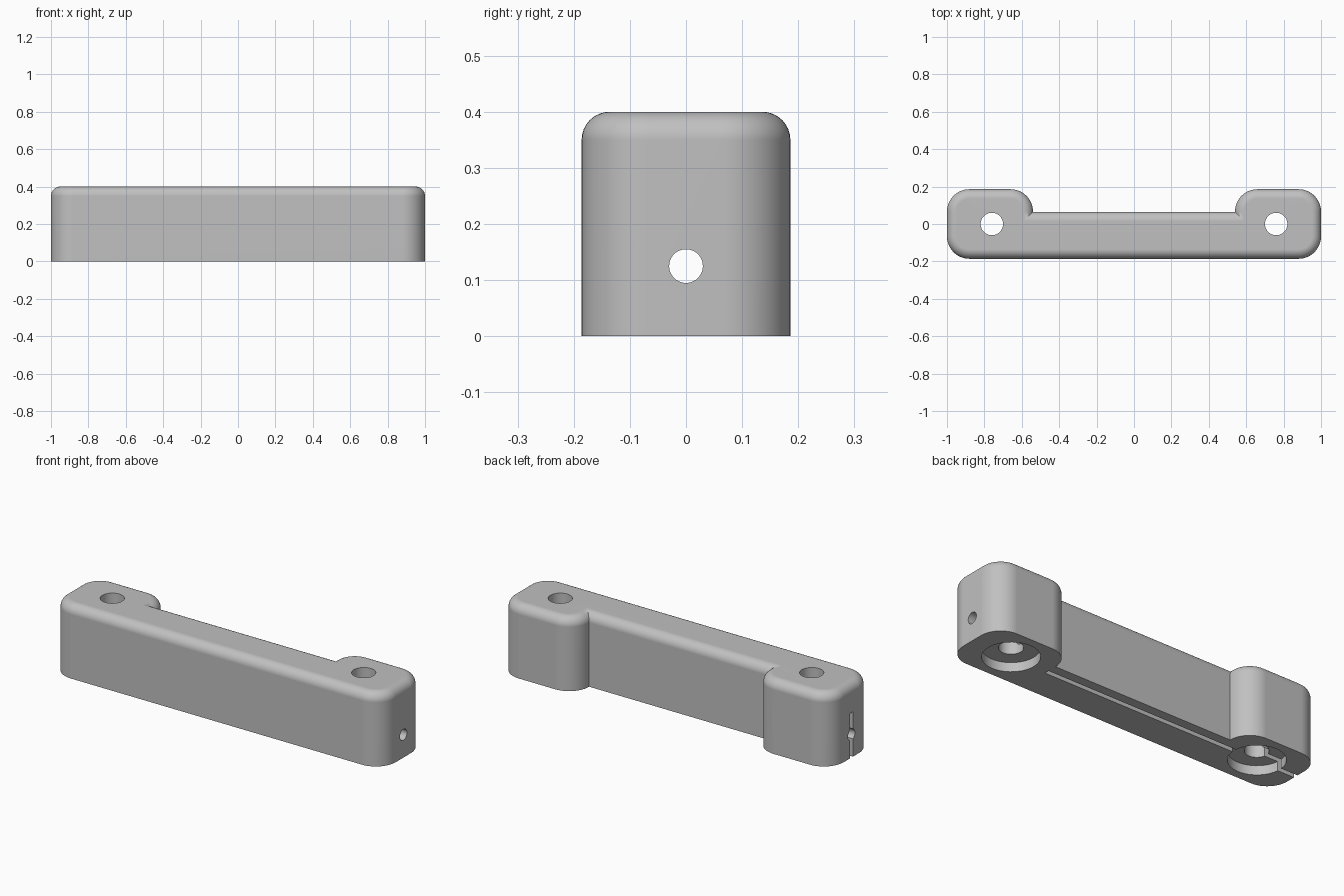
import bpy
import bmesh
from math import sin, cos, pi, radians
from mathutils import Matrix, Vector

cube = bpy.data.objects.get("Cube")
if cube:
    bpy.data.objects.remove(cube, do_unlink=True)

HALF_L, HALF_W, HEIGHT = 1.0, 0.186, 0.4
CORNER, FILLET = 0.12, 0.05
TOWER_X, NOTCH_Y = 0.54, 0.065      # inner face of the end blocks, back of the bar
HOLE_X, SIDE_HOLE_Z = 0.76, 0.125

grey = bpy.data.materials.new("plain grey")
grey.use_nodes = True
colour = (0.53, 0.53, 0.53, 1)
grey.diffuse_color = colour
grey.node_tree.nodes["Principled BSDF"].inputs["Base Color"].default_value = colour


def make_object(name, bm):
    bmesh.ops.recalc_face_normals(bm, faces=bm.faces)
    mesh = bpy.data.meshes.new(name)
    bm.to_mesh(mesh)
    bm.free()
    mesh.materials.append(grey)
    obj = bpy.data.objects.new(name, mesh)
    bpy.context.collection.objects.link(obj)
    return obj


def arc(cx, cy, r, start, steps=12):
    angles = [start + pi / 2 * i / steps for i in range(steps + 1)]
    return [(cx + r * cos(a), cy + r * sin(a)) for a in angles]


def outline(d):
    """Plan outline of the handle, moved inwards by d."""
    r, cx, cy = CORNER - d, HALF_L - CORNER, HALF_W - CORNER
    right = arc(cx, -cy, r, -pi / 2) + arc(cx, cy, r, 0)
    right += arc(TOWER_X + CORNER, cy, r, pi / 2)
    right.append((TOWER_X + d, NOTCH_Y - d))
    return right + [(-x, y) for x, y in reversed(right)]


# Body: stacked outlines, the upper ones drawn in to round the top edge
bm = bmesh.new()
levels = [(0, 0)]
for i in range(9):
    a = pi / 2 * i / 8
    levels.append((FILLET * (1 - cos(a)), HEIGHT - FILLET + FILLET * sin(a)))
rings = [[bm.verts.new((x, y, z)) for x, y in outline(d)] for d, z in levels]
for low, high in zip(rings, rings[1:]):
    for i in range(len(low)):
        j = (i + 1) % len(low)
        bm.faces.new((low[i], low[j], high[j], high[i]))
bm.faces.new(rings[0])
bm.faces.new(rings[-1])
body = make_object("handle_body", bm)


def cylinder_cutter(name, centre, radius, depth, turn=0):
    bm = bmesh.new()
    matrix = Matrix.Translation(centre) @ Matrix.Rotation(turn, 4, 'Y')
    bmesh.ops.create_cone(bm, cap_ends=True, segments=48, radius1=radius,
                          radius2=radius, depth=depth, matrix=matrix)
    return make_object(name, bm)


def box_cutter(name, low, high):
    low, high = Vector(low), Vector(high)
    bm = bmesh.new()
    matrix = Matrix.Translation((low + high) / 2) @ Matrix.Diagonal((*(high - low), 1))
    bmesh.ops.create_cube(bm, size=1, matrix=matrix)
    return make_object(name, bm)


# Bolt holes with recesses below, lengthwise bore, and the thin slot
cutters = []
for side, sx in (("left", 1), ("right", -1)):
    x = sx * HOLE_X
    cutters.append(cylinder_cutter(side + "_bolt_hole", (x, 0, 0.2), 0.06, 1))
    cutters.append(cylinder_cutter(side + "_recess", (x, 0, 0), 0.14, 0.1))
cutters.append(cylinder_cutter("long_bore", (0, 0, SIDE_HOLE_Z), 0.03, 2.4, pi / 2))
cutters.append(box_cutter("slot", (-1.2, -0.013, -0.1), (0.54, 0.013, 0.245)))

bpy.ops.object.select_all(action='DESELECT')
bpy.context.view_layer.objects.active = body
body.select_set(True)
for cutter in cutters:
    cutter.hide_render = True
    mod = body.modifiers.new(cutter.name, 'BOOLEAN')
    mod.operation = 'DIFFERENCE'
    mod.solver = 'EXACT'
    mod.object = cutter
    bpy.ops.object.modifier_apply(modifier=mod.name)
    bpy.data.objects.remove(cutter, do_unlink=True)

# Smooth rounded surfaces with crisp hole rims
bpy.ops.object.shade_smooth_by_angle(angle=radians(30))
weighted = body.modifiers.new("weighted_normals", 'WEIGHTED_NORMAL')
weighted.keep_sharp = True
